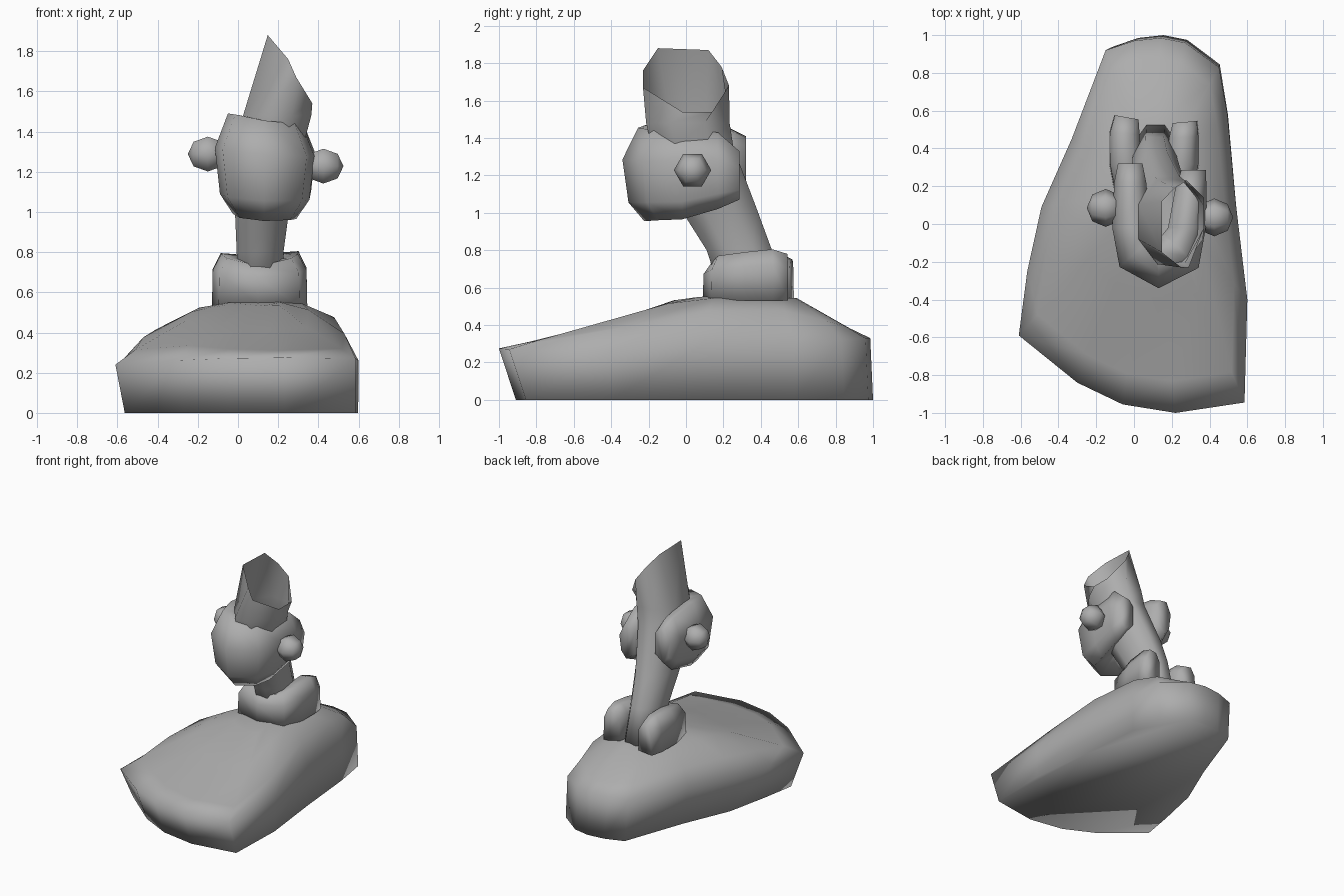
import bpy, math

if "Cube" in bpy.data.objects:
    bpy.data.objects.remove(bpy.data.objects["Cube"])

grey = bpy.data.materials.new("mid_grey")
grey.diffuse_color = (.42, .42, .42, 1)
grey.use_nodes = True
grey.node_tree.nodes["Principled BSDF"].inputs["Base Color"].default_value = grey.diffuse_color


def finish(ob):
    bpy.ops.object.select_all(action='DESELECT')
    ob.select_set(True)
    bpy.context.view_layer.objects.active = ob
    bpy.ops.object.mode_set(mode='EDIT')
    bpy.ops.mesh.select_all(action='SELECT')
    bpy.ops.mesh.normals_make_consistent(inside=False)
    bpy.ops.object.mode_set(mode='OBJECT')
    bpy.ops.object.shade_smooth()
    ob.data.materials.append(grey)


def loft(name, rings, cap_end=True):
    n = len(rings[0])
    verts = [p for r in rings for p in r]
    faces = [list(range(n))]
    if cap_end:
        faces.append([len(verts) - n + i for i in range(n)])
    for k in range(len(rings) - 1):
        for i in range(n):
            j = (i + 1) % n
            faces.append([k * n + i, k * n + j, (k + 1) * n + j, (k + 1) * n + i])
    me = bpy.data.meshes.new(name)
    me.from_pydata(verts, [], faces)
    ob = bpy.data.objects.new(name, me)
    bpy.context.collection.objects.link(ob)
    finish(ob)


def interp(pts, t):
    for (a, za), (b, zb) in zip(pts, pts[1:]):
        if t <= b:
            return za + (zb - za) * max(0, (t - a) / (b - a))
    return pts[-1][1]


# Base: outline seen from above, raised into a rounded hump
outline = [(-.61, -.59), (-.3, -.84), (-.06, -.955), (.22, -1), (.585, -.945), (.6, -.4),
           (.54, .1), (.495, .58), (.45, .83), (.27, .96), (.14, .985), (0, .97),
           (-.15, .92), (-.33, .45), (-.49, .09), (-.565, -.25)]
ridge = [(-1, .28), (-.42, .42), (-.1, .53), (.12, .56), (.6, .557), (.97, .34)]
lip = [(-1, .275), (-.59, .24), (-.3, .27), (.1, .3), (.6, .3), (.97, .33)]
bottom = [(x * .96 + .022, y + (.09 if y < -.5 else .015 if y > .8 else 0), 0) for x, y in outline]
rings = [bottom]
for s, left, right in [(1, 0, 0), (.86, .45, .68), (.5, .86, .94), (.22, .97, .99)]:
    ring = []
    for x, y in outline:
        f = left if x < .1 else right
        if y < -.8 or y > .9:
            f = max(f, .8) if s < 1 else 0
        yy = .2 + (y - .2) * s
        low = interp(lip, y)
        ring.append((.1 + (x - .1) * s, yy, low + (max(interp(ridge, yy), low) - low) * f))
    rings.append(ring)
loft("base", rings)

# Stem: leaning open tube, cut obliquely at the top
rings = []
for cx, cy, z, rx, ry in [(.115, .36, .54, .12, .17), (.11, .285, .8, .12, .18),
                          (.12, .175, 1.02, .14, .21), (.175, .035, 1.35, .16, .225),
                          (.195, .01, 1.48, .175, .23)]:
    rings.append([(cx + rx * 1.05 * math.cos(a), cy + ry * 1.05 * math.sin(a), z)
                  for a in (math.pi / 8 + i * math.pi / 4 for i in range(8))])
rings.append([(.37, .14, 1.54), (.28, .23, 1.68), (.215, .19, 1.78), (.148, .12, 1.87),
              (.148, -.15, 1.88), (.25, -.23, 1.76), (.29, -.23, 1.67), (.37, -.02, 1.54)])
loft("stem", rings, cap_end=False)

# Horseshoe wraps: a section (outward offset, height fraction) swept round a U
head_section = [(-1, .2), (-1, .8), (-.5, .97), (.35, 1), (1, .66), (.75, .2), (.1, 0)]
collar_section = [(-1, 0), (-1, .75), (-.5, .98), (.45, 1), (.95, .7), (1, 0)]


def wrap(name, section, stations):
    rings = []
    for x, y, deg, t, lo, hi in stations:
        a = math.radians(deg)
        rings.append([(x + math.cos(a) * n * t, y + math.sin(a) * n * t, lo + (hi - lo) * h)
                      for n, h in section])
    loft(name, rings)


wrap("head_wrap", head_section, [
    (-.02, .32, 180, .065, 1.14, 1.41), (-.02, .22, 180, .085, 1.05, 1.46),
    (-.015, -.02, 180, .1, .99, 1.49), (.02, -.14, 222, .13, .97, 1.485),
    (.13, -.21, 270, .13, .955, 1.455), (.25, -.14, 315, .13, .96, 1.44),
    (.28, -.02, 360, .1, .965, 1.44), (.3, .17, 360, .085, 1.02, 1.43),
    (.315, .285, 360, .065, 1.07, 1.33)])
wrap("collar", collar_section, [
    (-.04, .565, 170, .065, .53, .75), (-.05, .48, 175, .08, .53, .795),
    (-.045, .32, 185, .085, .53, .79), (-.02, .2, 220, .1, .53, .77),
    (.1, .17, 270, .08, .54, .73), (.23, .2, 320, .1, .53, .77),
    (.26, .32, 358, .085, .53, .79), (.265, .46, 363, .08, .53, .805),
    (.27, .54, 365, .065, .53, .78)])

# Side knobs
for name, pos in [("left_knob", (-.15, .085, 1.288)), ("right_knob", (.425, .035, 1.228))]:
    bpy.ops.mesh.primitive_uv_sphere_add(segments=6, ring_count=4, radius=.1, location=pos,
                                         rotation=(0, math.pi / 2, 0))
    ob = bpy.context.object
    ob.name = name
    finish(ob)
